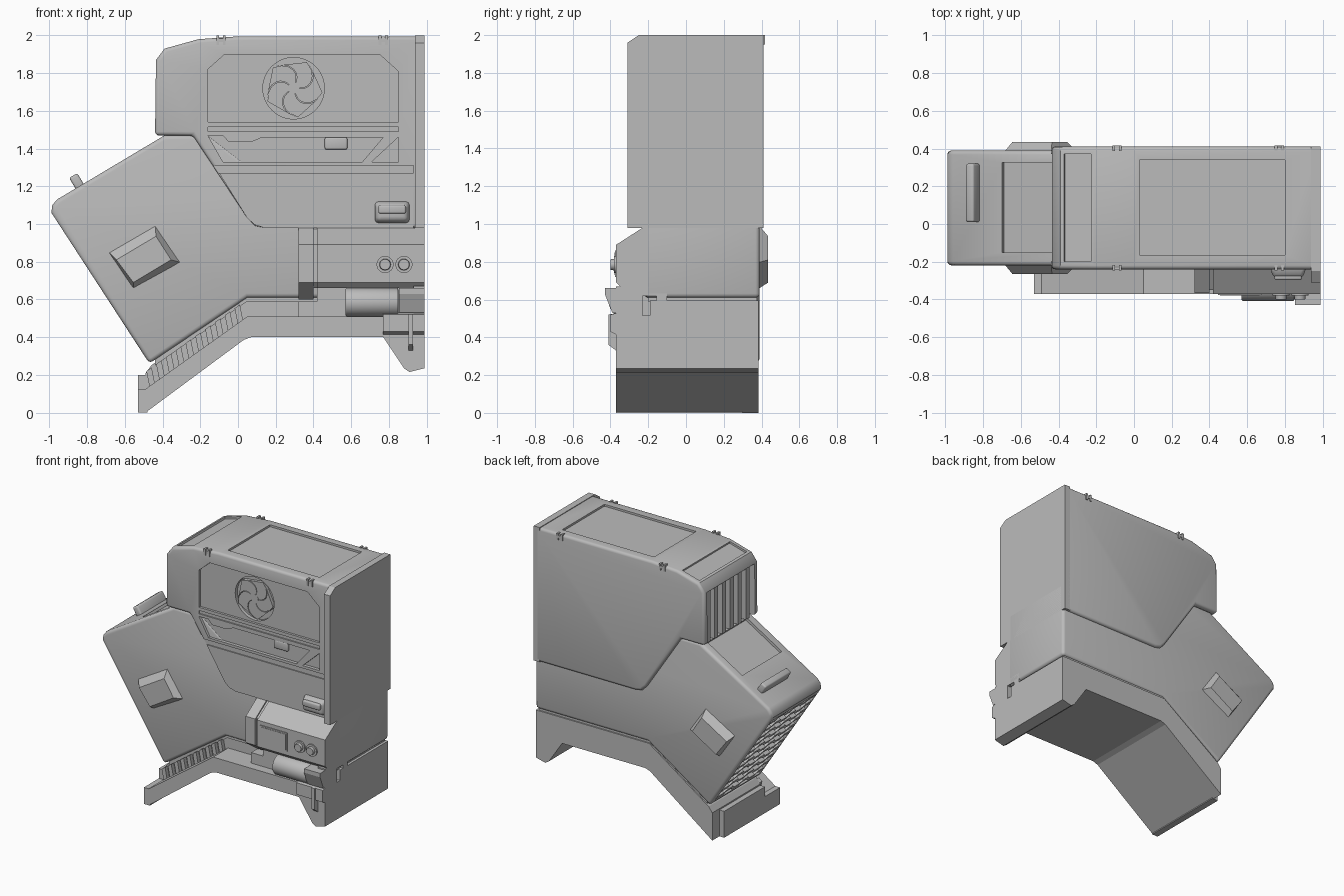
import bpy, bmesh, math
from mathutils import Matrix, Vector

cube = bpy.data.objects.get("Cube")
if cube:
    bpy.data.objects.remove(cube, do_unlink=True)

GREY = (0.5, 0.5, 0.5, 1)
grey = bpy.data.materials.new("plain grey")
grey.use_nodes = True
grey.diffuse_color = GREY
grey.node_tree.nodes["Principled BSDF"].inputs["Base Color"].default_value = GREY


def make_frame(u, v, w, origin=(0, 0, 0)):
    m = Matrix((u, v, w)).transposed().to_4x4()
    m.translation = origin
    return m


X, Y, Z = Vector((1, 0, 0)), Vector((0, 1, 0)), Vector((0, 0, 1))
FRONT = make_frame(X, Z, Y)   # profile in x, z; depth along y
SIDE = make_frame(Y, Z, X)    # profile in y, z; depth along x
TOP = make_frame(X, Y, Z)     # profile in x, y; depth along z


def slope_frame(start, end):
    """Profile runs along a slope and across y; depth is the outward normal."""
    a, b = Vector((start[0], 0, start[1])), Vector((end[0], 0, end[1]))
    d = (b - a).normalized()
    return make_frame(d, Y, d.cross(Y), a), (b - a).length


def bake(obj):
    bpy.context.view_layer.update()
    dg = bpy.context.evaluated_depsgraph_get()
    mesh = bpy.data.meshes.new_from_object(obj.evaluated_get(dg))
    obj.modifiers.clear()
    obj.data = mesh


def smooth(obj):
    obj.data.shade_smooth()
    obj.data.set_sharp_from_angle(angle=math.radians(35))


def part(name, pts, lo, hi, frame=FRONT, bevel=0, inset=None):
    """Prism from a profile; inset gives a smaller profile at the far end."""
    bm = bmesh.new()
    far = inset or pts
    a = [bm.verts.new(frame @ Vector((p, q, lo))) for p, q in pts]
    b = [bm.verts.new(frame @ Vector((p, q, hi))) for p, q in far]
    bm.faces.new(a)
    bm.faces.new(b)
    for i in range(len(a)):
        j = (i + 1) % len(a)
        bm.faces.new((a[i], a[j], b[j], b[i]))
    bmesh.ops.recalc_face_normals(bm, faces=bm.faces)
    mesh = bpy.data.meshes.new(name)
    bm.to_mesh(mesh)
    bm.free()
    mesh.materials.append(grey)
    obj = bpy.data.objects.new(name, mesh)
    bpy.context.collection.objects.link(obj)
    if bevel:
        mod = obj.modifiers.new("bevel", "BEVEL")
        mod.width, mod.segments = bevel, 3
        mod.limit_method, mod.angle_limit = "ANGLE", math.radians(50)
        bake(obj)
        smooth(obj)
    return obj


def rect(a0, a1, b0, b1):
    return [(a0, b0), (a1, b0), (a1, b1), (a0, b1)]


def circle(cx, cy, r, n=32):
    return [(cx + r * math.cos(math.tau * i / n), cy + r * math.sin(math.tau * i / n))
            for i in range(n)]


def box(name, x0, x1, y0, y1, z0, z1, bevel=0):
    return part(name, rect(x0, x1, z0, z1), y0, y1, FRONT, bevel)


def cut(target, pts, lo, hi, frame=FRONT):
    tool = part("cutter", pts, lo, hi, frame)
    mod = target.modifiers.new("cut", "BOOLEAN")
    mod.operation, mod.solver, mod.object = "DIFFERENCE", "EXACT", tool
    bake(target)
    bpy.data.objects.remove(tool, do_unlink=True)


# Upper housing with its recesses
housing = part("upper_housing", [
    (-.44, 1.47), (-.435, 1.87), (-.39, 1.93), (-.21, 1.98), (0, 1.995), (.98, 1.995),
    (.98, .98), (.14, .98), (.09, .99), (.05, 1.03), (-.24, 1.47)], -.24, .41, bevel=.02)
cut(housing, rect(-.4, .93, .9, 1.31), -.4, -.226)
cut(housing, [(-.16, 1.54), (-.16, 1.82), (-.07, 1.9), (.75, 1.9), (.85, 1.81), (.85, 1.54)],
    -.4, -.222)
cut(housing, circle(.295, 1.72, .163, 48), -.4, -.195)
cut(housing, rect(-.16, .85, 1.49, 1.515), -.4, -.23)
cut(housing, [(-.16, 1.47), (-.08, 1.47), (-.05, 1.435), (.07, 1.435), (.13, 1.46),
              (.77, 1.46), (.66, 1.33), (-.08, 1.33)], -.4, -.215)
cut(housing, [(.71, 1.33), (.85, 1.33), (.85, 1.46)], -.4, -.215)
cut(housing, rect(.03, .8, -.165, .34), 1.98, 2.1, TOP)
cut(housing, rect(-.2, .37, 1.4, 1.86), -.6, -.38, SIDE)
roof_slope, roof_len = slope_frame((-.21, 1.98), (-.39, 1.93))
cut(housing, rect(.08, roof_len - .02, -.2, .37), -.015, .015, roof_slope)
cut(housing, rect(.08, roof_len - .02, -.2, .37), -.015, .015,
    slope_frame((-.39, 1.93), (-.21, 1.98))[0])

# Vertical vent bars
for i in range(6):
    y = -.15 + i * .094
    box("vent_bar", -.428, -.37, y, y + .045, 1.47, 1.87)

# Fan blades and hub inside the round recess
for k in range(5):
    blade = []
    for side, radii in ((0, range(8)), (.95, reversed(range(8)))):
        for i in radii:
            r = .025 + .13 * i / 7
            t = math.tau * k / 5 + side * math.tau / 5 + 1.1 * (i / 7) ** 2
            blade.append((.295 + r * math.cos(t), 1.72 + r * math.sin(t)))
    part("fan_blade", blade, -.22, -.19)
part("fan_hub", circle(.295, 1.72, .03), -.222, -.19)

# Front fittings on the housing
box("panel_latch", .46, .58, -.235, -.2, 1.395, 1.46, .01)
part("lower_front_plate", [(-.1, 1.27), (.93, 1.27), (.93, .98), (.14, .98), (.09, .995),
                           (.05, 1.03)], -.234, -.1)
part("front_handle", rect(.72, .915, 1, 1.125), -.23, -.285, bevel=.02,
     inset=rect(.74, .895, 1.02, 1.1))
box("handle_grip", .745, .89, -.297, -.25, 1.055, 1.1, .01)
for x in (-.09, .77):
    for y in (-.247, .387):
        box("edge_clip", x - .025, x - .01, y, y + .03, 1.95, 2)
        box("edge_clip", x + .01, x + .025, y, y + .03, 1.95, 2)
        box("edge_clip_bridge", x - .025, x + .025, y + .004, y + .03, 1.965, 1.985)

# End plate closing the right side
part("end_plate", [(-.31, .98), (-.31, 1.96), (-.25, 2), (.41, 2), (.41, .98)], .94, .99, SIDE)

# Angled middle body
face_top, face_low = (-.99, 1.06), (-.47, .26)
body = part("middle_body", [
    face_top, (-.985, 1.1), (-.96, 1.13), (-.39, 1.47), (-.15, 1.47), (.2, 1.2),
    (.99, 1.2), (.99, .61), (.05, .61), face_low], -.22, .39, bevel=.022)
screen_slope, screen_len = slope_frame((-.39, 1.47), (-.96, 1.13))
screen_up = screen_slope.to_3x3() @ Z
sign = 1 if screen_up.z > 0 else -1
cut(body, rect(.02, .36, -.15, .325), -.02, .02, screen_slope)
part("slope_handle", rect(.5, .55, .01, .32), -.02 * sign, .065 * sign, screen_slope, .012)

# Stepped slats across the left slanted face
grille, grille_len = slope_frame(face_top, face_low)
out = 1 if (grille.to_3x3() @ Z).x < 0 else -1
cut(body, rect(.05, grille_len - .04, -.185, .355), -.035, .035, grille)
rows = 11
for i in range(rows):
    s = .075 + i * (grille_len - .145) / (rows - 1)
    near, far = [], []
    for k in range(6):
        jog = .013 if k % 2 else -.013
        y = -.19 + k * .0917
        for e in (y, y + .065 if k < 5 else .36):
            near.append((s + jog - .014, e))
            far.append((s + jog + .014, e))
    part("grille_slat", near + far[::-1], -.04 * out, -.003 * out, grille)

# Raised side pads, front and back
pad = [(-.69, .855), (-.44, 1), (-.3, .795), (-.555, .655)]
pad_top = [(-.645, .81), (-.435, .935), (-.355, .81), (-.555, .69)]
part("front_side_pad", pad, -.21, -.265, inset=pad_top)
part("back_side_pad", pad, .38, .435, inset=pad_top)

# Base: deep lower part with a front ledge, and an upper part set back
foot = [(.07, .4), (.77, .4), (.88, .235), (.91, .215), (.99, .235)]
part("base_lower", [(-.49, .125), (-.49, 0), (.03, .385)] + foot + [(.99, .51), (.05, .51)],
     -.37, .385)
part("base_upper", [(-.49, .1), (-.49, .21), (-.46, .25), (.04, .595), (.99, .595),
                    (.99, .45), (.05, .45)], -.19, .385)
box("base_toe_front", -.53, -.48, -.37, -.19, 0, .125)
box("base_toe_rear", -.53, -.48, -.19, .3, 0, .2)
part("body_seam", [(-.44, .25), (.05, .59), (.97, .59), (.97, .64), (.05, .64), (-.44, .3)],
     -.2, .375)

# Ribs along the sloped ledge
for i in range(10):
    x = -.47 + i * .052
    z = .125 + (x + .49) * .713
    part("ledge_rib", [(x, z), (x + .028, z + .02), (x + .012, z + .1), (x - .016, z + .08)],
         -.22, -.18)

# Control console
console = [(-.2, .98), (-.23, .98), (-.37, .89), (-.37, .69), (-.34, .66), (-.2, .66)]
part("console", console, .42, .99, SIDE)
part("console_groove", [(y + .02, z) for y, z in console], .39, .43, SIDE)
part("console_side", [(-.2, .98), (-.23, .98), (-.365, .89), (-.365, .69), (-.24, .6),
                      (-.2, .6)], .32, .4, SIDE)
box("screen_frame", .445, .675, -.376, -.36, .72, .86)
box("screen_glass", .455, .665, -.379, -.37, .73, .85)
for x in (.78, .88):
    smooth(part("knob_ring", circle(x, .785, .045), -.38, -.36))
    smooth(part("knob", circle(x, .785, .033), -.36, -.4, inset=circle(x, .785, .028)))

# Canister and fittings under the console
wall = box("console_wall", .42, .99, -.3, -.15, .45, .67)
smooth(part("canister", circle(-.333, .585, .075), .57, .85, SIDE, .008))
box("ledge_block", .32, .42, -.3, -.18, .51, .59)
end_wall = box("end_wall", .93, .99, -.37, -.1, .4, .67)
part("canister_mount", [(-.3, .66), (-.43, .66), (-.43, .63), (-.39, .53), (-.3, .53)],
     .855, .99, SIDE)
part("latch_bracket", [(-.36, .53), (-.4, .52), (-.4, .43), (-.36, .41)], .77, .99, SIDE)
part("latch_tab", [(-.36, .53), (-.41, .52), (-.41, .36), (-.37, .33), (-.36, .33)],
     .903, .928, SIDE)

# Small socket in the right end
for block in (wall, end_wall):
    cut(block, rect(-.23, -.155, .515, .62), .94, 1.1, SIDE)
